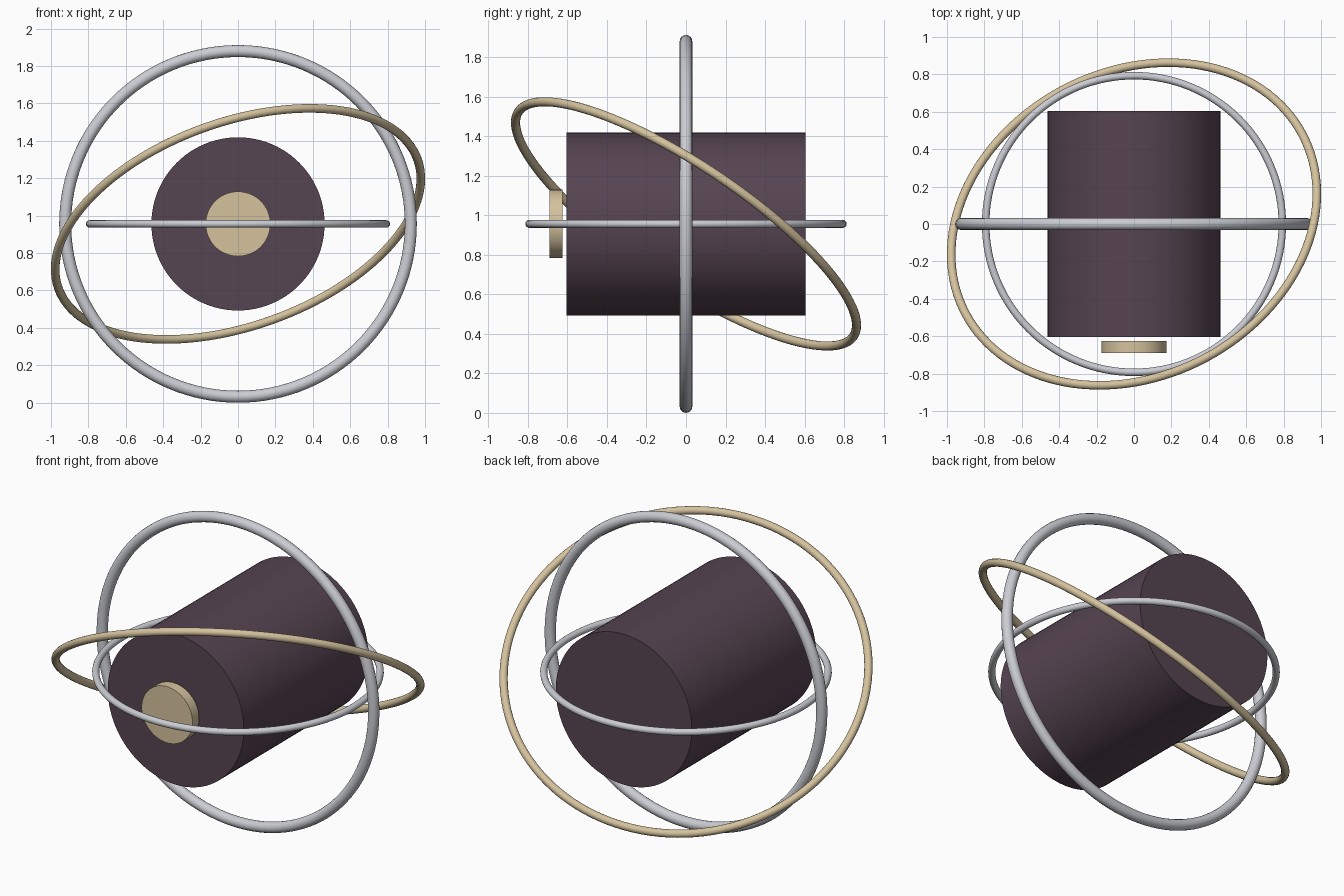
import bpy
import math
from mathutils import Vector

default = bpy.data.objects.get("Cube")
if default:
    bpy.data.objects.remove(default, do_unlink=True)

CENTRE_Z = 0.956


def make_material(name, rgb):
    mat = bpy.data.materials.new(name)
    mat.use_nodes = True
    mat.diffuse_color = (*rgb, 1)
    mat.node_tree.nodes["Principled BSDF"].inputs["Base Color"].default_value = (*rgb, 1)
    return mat


plum = make_material("dark plum", (0.093, 0.058, 0.083))
tan = make_material("pale tan", (0.66, 0.54, 0.34))
silver = make_material("silver grey", (0.60, 0.61, 0.65))


def finish(name, mat):
    obj = bpy.context.object
    obj.name = name
    obj.data.materials.append(mat)
    bpy.ops.object.shade_smooth_by_angle(angle=math.radians(35))


def drum(name, radius, y_front, y_back, mat):
    """Cylinder lying along the y axis."""
    bpy.ops.mesh.primitive_cylinder_add(
        vertices=96, radius=radius, depth=y_back - y_front,
        location=(0, (y_front + y_back) / 2, CENTRE_Z),
        rotation=(math.pi / 2, 0, 0))
    finish(name, mat)


def ring(name, radius, thickness, normal, mat):
    """Thin torus around the centre, facing along the normal."""
    bpy.ops.mesh.primitive_torus_add(
        major_radius=radius, minor_radius=thickness,
        major_segments=128, minor_segments=16,
        location=(0, 0, CENTRE_Z),
        rotation=Vector(normal).to_track_quat('Z', 'Y').to_euler())
    finish(name, mat)


# Central body and the round cap floating just in front of it
drum("body_drum", 0.463, -0.605, 0.605, plum)
drum("front_cap", 0.173, -0.69, -0.625, tan)

# Three crossing rings
ring("upright_ring", 0.924, 0.032, (0, 1, 0), silver)
ring("level_ring", 0.793, 0.02, (0, 0, 1), silver)
ring("tilted_ring", 1.02, 0.023, (-0.286, 0.534, 0.796), tan)
